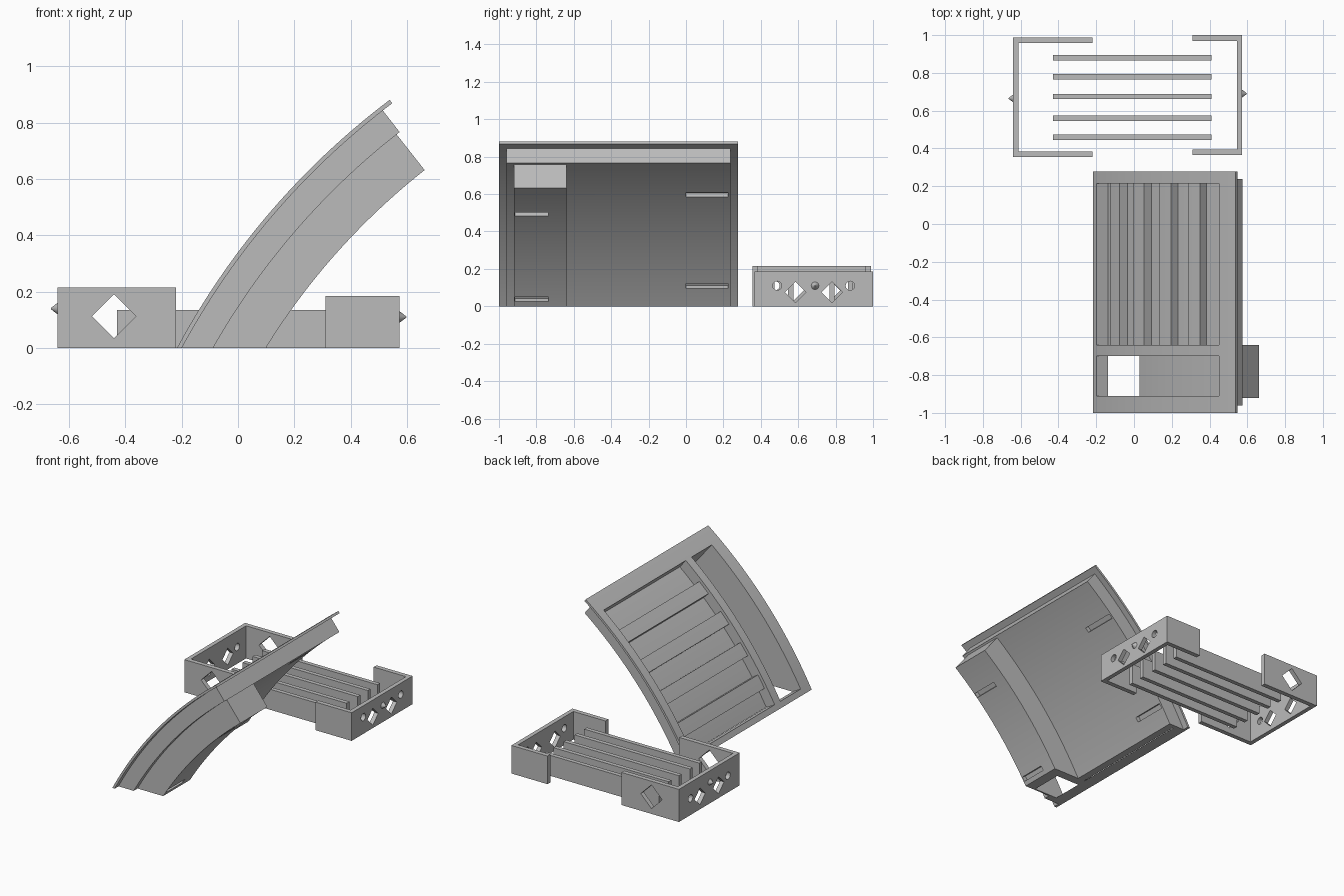
import bpy, bmesh, math
from mathutils import Matrix, Vector

if "Cube" in bpy.data.objects:
    bpy.data.objects.remove(bpy.data.objects["Cube"])

grey = bpy.data.materials.new("plain_grey")
grey.use_nodes = True
grey.diffuse_color = (0.5, 0.5, 0.5, 1)
grey.node_tree.nodes["Principled BSDF"].inputs["Base Color"].default_value = (0.5, 0.5, 0.5, 1)

CX, CZ = 2.163, -1.276   # centre shared by all arcs of the curved tray


def finish(name, bm):
    bmesh.ops.recalc_face_normals(bm, faces=bm.faces)
    mesh = bpy.data.meshes.new(name)
    bm.to_mesh(mesh)
    bm.free()
    mesh.materials.append(grey)
    ob = bpy.data.objects.new(name, mesh)
    bpy.context.scene.collection.objects.link(ob)
    return ob


def prism(name, outline, y0, y1):
    """Extrude an (x, z) outline from y0 to y1."""
    bm = bmesh.new()
    face = bm.faces.new([bm.verts.new((x, y0, z)) for x, z in outline])
    out = bmesh.ops.extrude_face_region(bm, geom=[face])
    moved = [v for v in out["geom"] if isinstance(v, bmesh.types.BMVert)]
    bmesh.ops.translate(bm, verts=moved, vec=(0, y1 - y0, 0))
    return finish(name, bm)


def sector(name, r0, r1, a0, a1, y0, y1, steps=40):
    """Curved block between two radii and two angles from vertical."""
    def arc(r):
        angles = [math.radians(a0 + (a1 - a0) * i / steps) for i in range(steps + 1)]
        return [(CX - r * math.sin(a), CZ + r * math.cos(a)) for a in angles]
    return prism(name, arc(r0) + arc(r1)[::-1], y0, y1)


def box(name, x0, x1, y0, y1, z0, z1):
    return prism(name, [(x0, z0), (x1, z0), (x1, z1), (x0, z1)], y0, y1)


def rod(name, center, axis, r0, r1, length, sides):
    """Cylinder, cone or (with four sides) diamond bar along an axis."""
    bm = bmesh.new()
    turn = Vector(axis).to_track_quat("Z", "Y").to_matrix().to_4x4()
    bmesh.ops.create_cone(bm, cap_ends=True, segments=sides, radius1=r0, radius2=r1,
                          depth=length, matrix=Matrix.Translation(center) @ turn)
    return finish(name, bm)


def combine(base, parts, operation):
    """Apply booleans, then drop the helper parts."""
    for part in parts:
        mod = base.modifiers.new("join", "BOOLEAN")
        mod.operation, mod.object, mod.solver = operation, part, "EXACT"
    bpy.context.view_layer.update()
    graph = bpy.context.evaluated_depsgraph_get()
    mesh = bpy.data.meshes.new_from_object(base.evaluated_get(graph))
    base.modifiers.clear()
    base.data = mesh
    for part in parts:
        bpy.data.objects.remove(part)


def smooth(ob):
    bpy.ops.object.select_all(action="DESELECT")
    ob.select_set(True)
    bpy.context.view_layer.objects.active = ob
    bpy.ops.object.shade_smooth_by_angle(angle=math.radians(25))


# Curved tray: thin rim, shallow tub and a deeper side channel
tray = sector("curved_tray", 2.685, 2.70, 37, 64, -1, 0.277)
combine(tray, [
    sector("tub", 2.588, 2.692, 37.9, 64, -0.96, 0.237),
    sector("channel", 2.427, 2.61, 38.2, 64, -0.92, -0.64),
], "UNION")

# Recesses, underside slots and the flat foot
cuts = [
    sector("wide_recess", 2.63, 2.78, 39.4, 61, -0.64, 0.215),
    sector("narrow_recess", 2.486, 2.78, 39.4, 61, -0.91, -0.70),
    box("ground_cut", -1, 1.5, -1.2, 0.5, -1, 0),
]
for angle in (43.6, 57.6):
    cuts.append(sector("channel_slot", 2.40, 2.457, angle - 0.7, angle, -0.915, -0.735, 2))
    cuts.append(sector("tub_slot", 2.56, 2.616, angle - 0.3, angle + 0.4, 0, 0.225, 2))
combine(tray, cuts, "DIFFERENCE")
smooth(tray)

# Cross ribs in the wide recess
for i in range(4):
    a = 58.6 - i * 4.7
    smooth(sector(f"tray_rib_{i + 1}", 2.62, 2.68, a - 1.95, a, -0.65, 0.22, 6))


def bracket(name, x_end, x_arm, y0, y1, height, diamond_z, peg_y, peg_z):
    """U-shaped crate end: wall, two arms, cut-outs and a pointed peg."""
    side = 1 if x_end > 0 else -1
    x_in = x_end - side * 0.028
    lo, hi = sorted((x_end, x_arm))
    ob = box(name, lo, hi, y0, y1, 0, height)
    lo, hi = sorted((x_in, x_arm - side * 0.1))
    holes = [box("hollow", lo, hi, y0 + 0.03, y1 - 0.03, -0.1, height + 0.1)]
    mid = (y0 + y1) / 2
    for s in (-1, 1):
        holes.append(rod("diamond", (x_end, mid + s * 0.097, diamond_z), (1, 0, 0),
                         0.056, 0.056, 0.15, 4))
        holes.append(rod("round_hole", (x_end, mid + s * 0.195, 0.11), (1, 0, 0),
                         0.024, 0.024, 0.15, 24))
    if side < 0:
        holes.append(rod("arm_diamond", (-0.44, mid, 0.113), (0, 1, 0), 0.078, 0.078, 1, 4))
    combine(ob, holes, "DIFFERENCE")
    smooth(ob)
    smooth(rod(name + "_peg", (x_end + side * 0.011, peg_y, peg_z), (side, 0, 0),
               0.022, 0.002, 0.026, 20))


# Crate: two end brackets and five loose slats
bracket("tall_bracket", -0.64, -0.22, 0.355, 0.988, 0.215, 0.085, 0.665, 0.14)
bracket("short_bracket", 0.573, 0.31, 0.365, 1.0, 0.185, 0.075, 0.69, 0.11)
for i, y in enumerate((0.46, 0.56, 0.675, 0.78, 0.88)):
    box(f"slat_{i + 1}", -0.43, 0.41, y - 0.014, y + 0.014, 0, 0.135)
